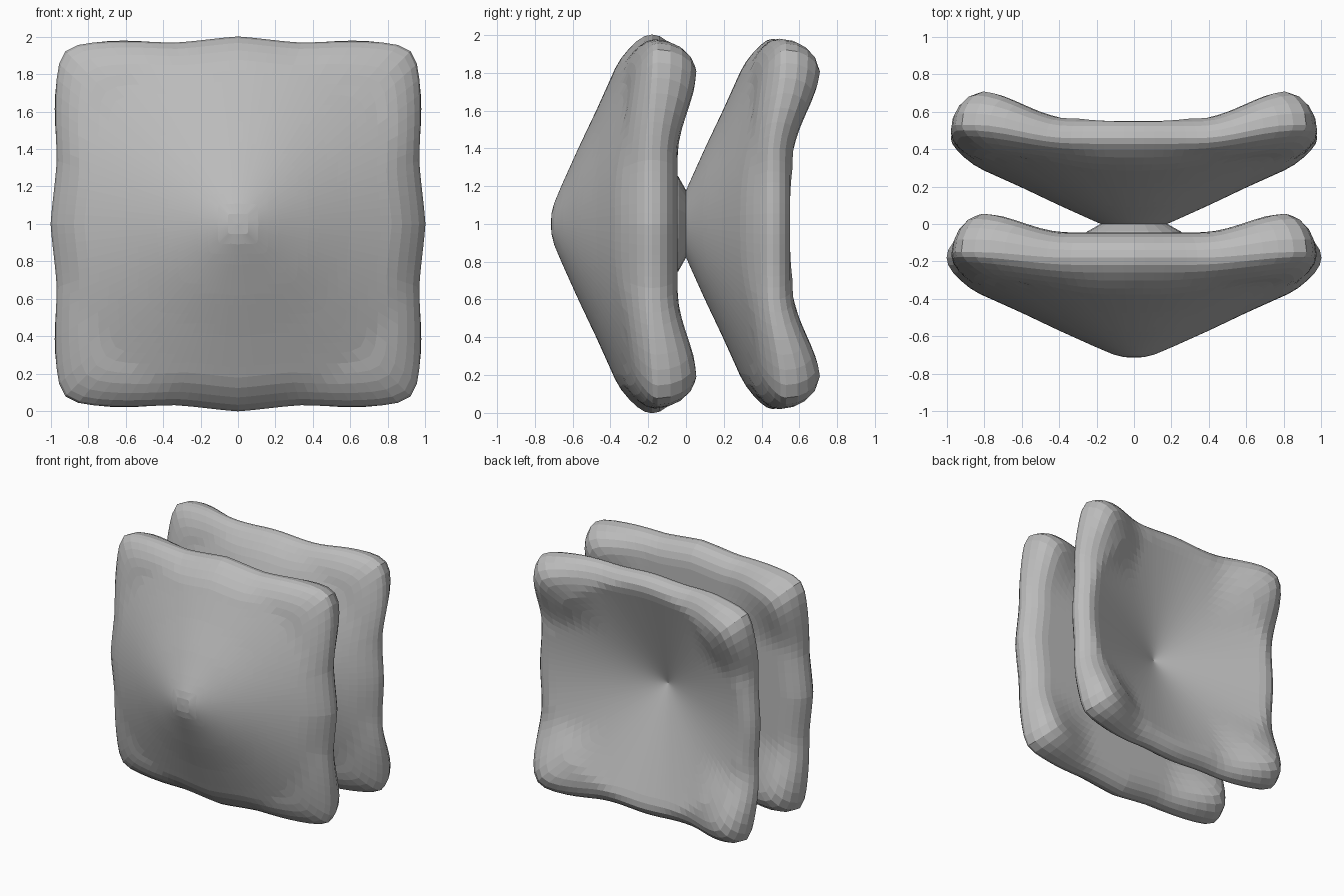
import bpy, bmesh, math

if "Cube" in bpy.data.objects:
    bpy.data.objects.remove(bpy.data.objects["Cube"], do_unlink=True)

grey = bpy.data.materials.new("plain_grey")
grey.use_nodes = True
grey.diffuse_color = (0.5, 0.5, 0.5, 1)
grey.node_tree.nodes["Principled BSDF"].inputs["Base Color"].default_value = (0.5, 0.5, 0.5, 1)

SIDE = 28          # segments along each side of the square
RINGS = 19         # rings between the centre and the rim
ROUND = 0.82       # where the rim starts to curl over


def smooth(a, b, t):
    t = max(0, min(1, (t - a) / (b - a)))
    return t * t * (3 - 2 * t)


def curve(points, t):
    for (a, p), (b, q) in zip(points, points[1:]):
        if t <= b:
            return p + (q - p) * (t - a) / (b - a)
    return points[-1][1]


def corner(x, z):
    return smooth(0.36, 0.85, abs(x)) * smooth(0.36, 0.85, abs(z))


CONE = [(0, -0.715), (0.08, -0.71), (0.2, -0.66), (0.4, -0.57), (0.6, -0.475),
        (0.8, -0.385), (0.95, -0.32), (1.3, -0.23)]


def outline(bulge, wave):
    """Rounded square with gently wavy sides, in the x-z plane."""
    pts = []
    for k in range(4):
        c, s = [(1, 0), (0, 1), (-1, 0), (0, -1)][k]
        for i in range(SIDE):
            t = math.tan((2 * i / SIDE - 1) * math.pi / 4)
            f = (1 + abs(t) ** 14) ** (-1 / 14)
            half = 0.973 + bulge * max(0, 1 - abs(t) / 0.35)
            half += wave * math.cos(t * 10)
            pts.append(((c - s * t) * f * half, (s + c * t) * f * half))
    return pts


def shell(name, edge, front, back, middle):
    bm = bmesh.new()

    def ring(s, surface):
        # past ROUND the surface curls over towards the rim's middle line
        u = max(0, (s - ROUND) / (1 - ROUND))
        k = math.sqrt(max(0, 1 - u * u))
        out = []
        for x, z in edge:
            x, z = x * s, z * s
            m = middle(x, z)
            out.append(bm.verts.new((x, m + (surface(x, z) - m) * k, z + 1)))
        return out

    steps = [ROUND * (i + 1) / (RINGS - 4) for i in range(RINGS - 4)]
    steps += [ROUND + (1 - ROUND) * math.sin(a * math.pi / 10) for a in range(1, 5)]
    loops = [ring(s, front) for s in steps] + [ring(1, front)]
    loops += [ring(s, back) for s in reversed(steps)]
    for a, b in zip(loops, loops[1:]):
        for i in range(len(a)):
            j = (i + 1) % len(a)
            bm.faces.new((a[i], a[j], b[j], b[i]))
    for loop, surface in ((loops[0], front), (loops[-1], back)):
        tip = bm.verts.new((0, surface(0, 0), 1))
        for i in range(len(loop)):
            bm.faces.new((loop[i], tip, loop[(i + 1) % len(loop)]))
    finish(name, bm)


def finish(name, bm):
    bmesh.ops.recalc_face_normals(bm, faces=bm.faces)
    mesh = bpy.data.meshes.new(name)
    bm.to_mesh(mesh)
    bm.free()
    mesh.materials.append(grey)
    obj = bpy.data.objects.new(name, mesh)
    bpy.context.collection.objects.link(obj)


# Front cushion: pointed front, flat back with raised corners
shell("front_cushion", outline(0.025, 0.004),
      lambda x, z: curve(CONE, math.hypot(x, z)),
      lambda x, z: -0.045 + 0.115 * corner(x, z),
      lambda x, z: -0.18 + 0.03 * corner(x, z))

# Rear cushion: pointed front, hollow back with raised corners
shell("rear_cushion", outline(0, 0.007),
      lambda x, z: curve(CONE, math.hypot(x, z)) + 0.67,
      lambda x, z: 0.57 + 0.155 * corner(x, z)
      - 0.34 * max(0, 1 - math.hypot(x, z) / 0.9),
      lambda x, z: 0.46 + 0.07 * corner(x, z))

# Flared joint between the cushions
bm = bmesh.new()
rings = []
for y, r in ((-0.08, 0.28), (-0.04, 0.25), (0.005, 0.17), (0.03, 0.17)):
    rings.append([bm.verts.new((r * math.cos(a * math.pi / 10), y,
                                1 + r * math.sin(a * math.pi / 10))) for a in range(20)])
for a, b in zip(rings, rings[1:]):
    for i in range(20):
        j = (i + 1) % 20
        bm.faces.new((a[i], a[j], b[j], b[i]))
bm.faces.new(rings[0])
bm.faces.new(rings[-1])
finish("centre_joint", bm)
